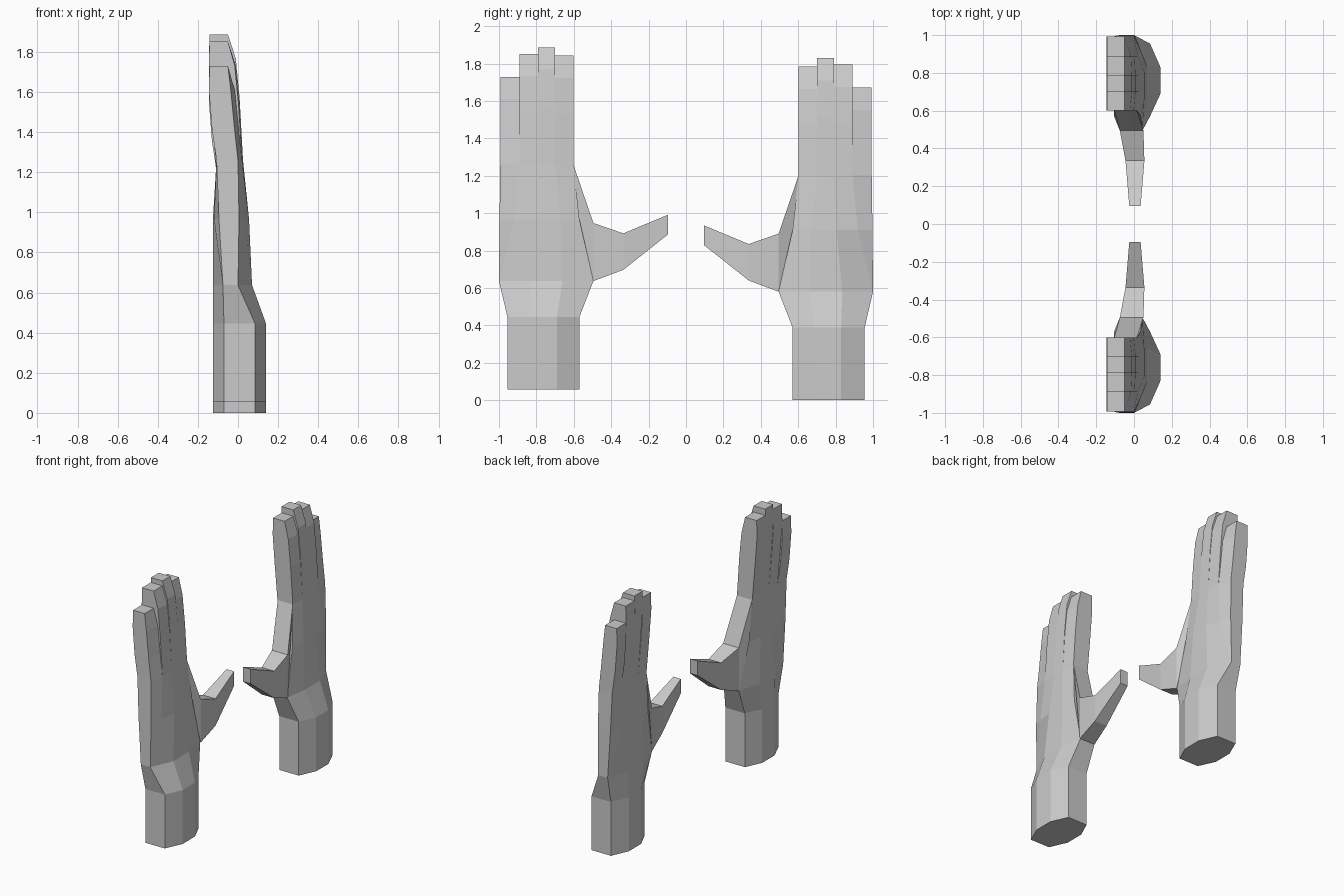
import bpy
import bmesh

cube = bpy.data.objects.get("Cube")
if cube:
    bpy.data.objects.remove(cube, do_unlink=True)

grey = bpy.data.materials.new("light_grey")
grey.use_nodes = True
grey.diffuse_color = (0.6, 0.6, 0.6, 1)
grey.node_tree.nodes["Principled BSDF"].inputs["Base Color"].default_value = (0.6, 0.6, 0.6, 1)


def loft(name, rings, side, lift):
    """Skin a stack of equal rings, placed on one side of the centre line."""
    bm = bmesh.new()
    loops = [[bm.verts.new((x, y * side, z + lift)) for x, y, z in ring] for ring in rings]
    for low, high in zip(loops, loops[1:]):
        for i in range(len(low)):
            j = (i + 1) % len(low)
            bm.faces.new((low[i], low[j], high[j], high[i]))
    bm.faces.new(loops[0])
    bm.faces.new(loops[-1])
    bmesh.ops.remove_doubles(bm, verts=bm.verts, dist=0.0005)
    bmesh.ops.recalc_face_normals(bm, faces=bm.faces)
    mesh = bpy.data.meshes.new(name)
    bm.to_mesh(mesh)
    bm.free()
    mesh.materials.append(grey)
    bpy.context.collection.objects.link(bpy.data.objects.new(name, mesh))


# Palm sections: height, column positions, front surface, back surface
WRIST = ((.57, .69, .83, .955, .955), (.085, .14, .14, .085, .085),
         (-.07, -.125, -.125, -.07, -.07))
KNUCKLE_Y = (.602, .70, .79, .89, .993)
KNUCKLE_X = (.015, .025, .025, .02, .0)
PALM = (
    (0, *WRIST),
    (.388, *WRIST),
    (.58, (.495, .66, .835, 1.0, 1.0), (.045, .07, .07, .0, .0),
     (-.075, -.125, -.125, -.075, -.075)),
    (.91, (.57, .67, .805, .92, .997), (.035, .055, .055, .035, .005),
     (-.095, -.125, -.125, -.12, -.095)),
    (1.203, KNUCKLE_Y, KNUCKLE_X, (-.107,) * 5),
)

# Thumb sections: y top, z top, y bottom, z bottom, x back, x front
THUMB = (
    (.602, 1.203, .57, .91, -.105, .015),
    (.495, .89, .495, .58, -.075, .05),
    (.335, .835, .335, .64, -.045, .055),
    (.095, .935, .095, .83, -.025, .035),
)

FINGERS = (("index_finger", 1.785), ("middle_finger", 1.83),
           ("ring_finger", 1.795), ("little_finger", 1.672))


def build_hand(label, side, lift):
    rings = []
    for z, ys, front, back in PALM:
        ring = [(x, y, z) for x, y in zip(front, ys)]
        ring += [(x, y, z) for x, y in reversed(list(zip(back, ys)))]
        rings.append(ring)
    loft(label + "_palm", rings, side, lift)

    rings = [[(b, yt, zt), (f, yt, zt), (f, yb, zb), (b, yb, zb)]
             for yt, zt, yb, zb, b, f in THUMB]
    loft(label + "_thumb", rings, side, lift)

    # Four fingers, bending back gently at two joints
    for i, (name, tip) in enumerate(FINGERS):
        y0, y1 = KNUCKLE_Y[i:i + 2]
        x0, x1 = KNUCKLE_X[i:i + 2]
        rings = []
        for z, back, shift in ((1.203, -.107, 0), (tip - .315, -.13, -.017),
                               (tip - .12, -.145, -.036), (tip, -.142, None)):
            f0, f1 = (-.05, -.05) if shift is None else (x0 + shift, x1 + shift)
            rings.append([(back, y0, z), (f0, y0, z), (f1, y1, z), (back, y1, z)])
        loft(label + "_" + name, rings, side, lift)


build_hand("rear_hand", 1, 0)
build_hand("front_hand", -1, .057)
